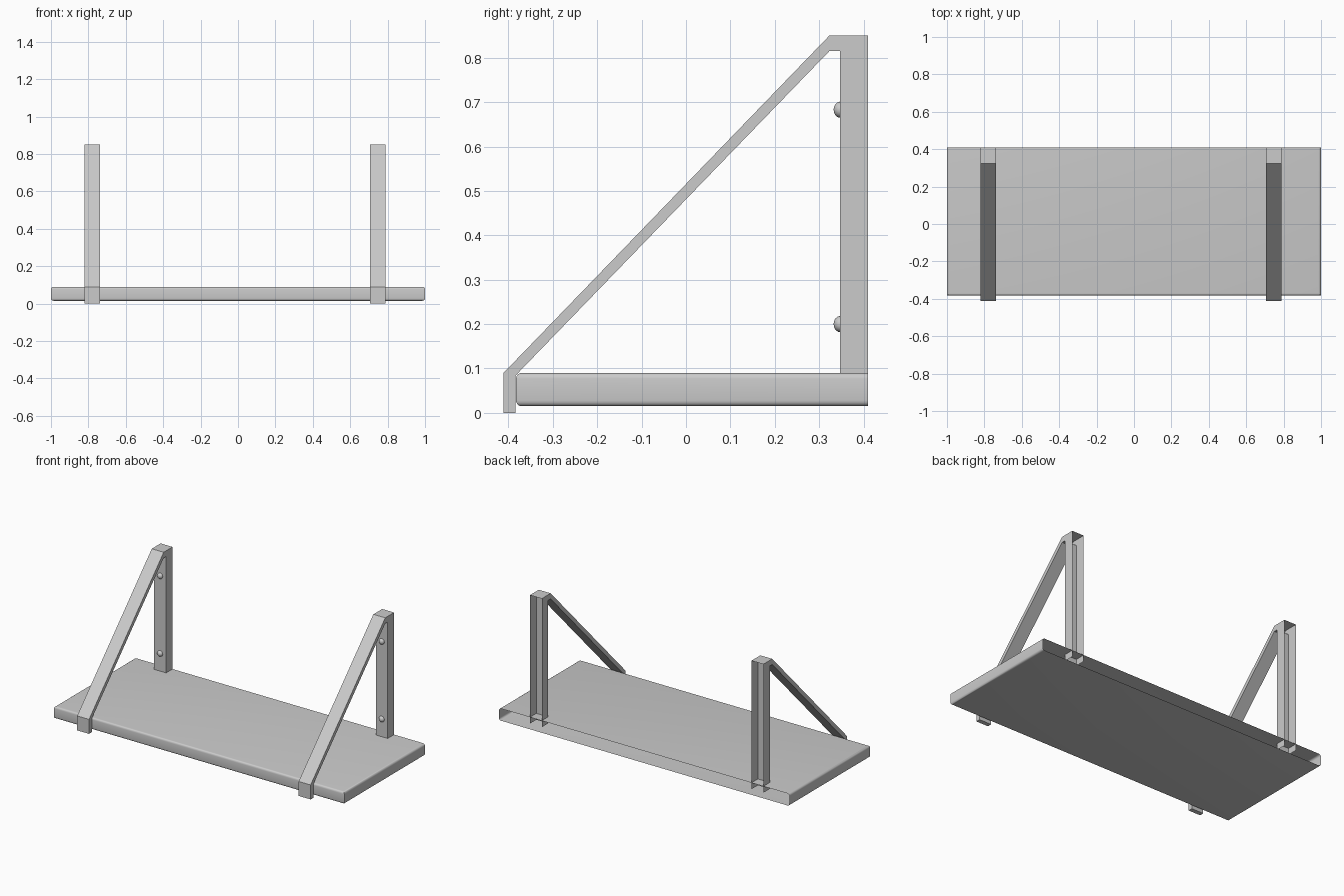
import bpy, bmesh, math
from mathutils import Matrix, Vector

if "Cube" in bpy.data.objects:
    bpy.data.objects.remove(bpy.data.objects["Cube"])

BACK = 0.41
WIDTH = 0.082


def add_object(name, bm, smooth=False):
    mesh = bpy.data.meshes.new(name)
    bm.to_mesh(mesh)
    bm.free()
    obj = bpy.data.objects.new(name, mesh)
    bpy.context.collection.objects.link(obj)
    if smooth:
        bpy.ops.object.select_all(action='DESELECT')
        obj.select_set(True)
        bpy.context.view_layer.objects.active = obj
        bpy.ops.object.shade_smooth_by_angle(angle=math.radians(35))
    return obj


def remove_back(bm):
    faces = [f for f in bm.faces if all(abs(v.co.y - BACK) < 1e-4 for v in f.verts)]
    bmesh.ops.delete(bm, geom=faces, context='FACES')


# Shelf board: open at the wall side, rounded long edges and ends
def make_shelf():
    y0, z0, z1 = -0.383, 0.015, 0.09
    bm = bmesh.new()
    bmesh.ops.create_cube(bm, size=1, matrix=(
        Matrix.Translation((0, (y0 + BACK) / 2, (z0 + z1) / 2))
        @ Matrix.Diagonal((2, BACK - y0, z1 - z0, 1))))
    remove_back(bm)
    edges = [e for e in bm.edges if not e.is_boundary
             and abs(e.verts[0].co.z - e.verts[1].co.z) < 1e-4]
    bmesh.ops.bevel(bm, geom=edges, offset=0.013, segments=4, profile=0.5, affect='EDGES')
    add_object("shelf_board", bm, True)


# Bracket: side profile (y, z) pulled across x, hollow and open at back and foot
def make_bracket(name, x):
    profile = [(BACK, 0.85), (0.323, 0.85), (-0.411, 0.09), (-0.411, 0.0),
               (-0.384, 0.0), (-0.384, 0.084), (0.323, 0.815), (0.347, 0.815),
               (0.347, 0.05), (BACK, 0.05)]
    bm = bmesh.new()
    face = bm.faces.new([bm.verts.new((x - WIDTH / 2, y, z)) for y, z in profile])
    ext = bmesh.ops.extrude_face_region(bm, geom=[face], use_keep_orig=True)
    moved = [g for g in ext["geom"] if isinstance(g, bmesh.types.BMVert)]
    bmesh.ops.translate(bm, verts=moved, vec=Vector((WIDTH, 0, 0)))
    bmesh.ops.recalc_face_normals(bm, faces=bm.faces)
    foot = [f for f in bm.faces if all(abs(v.co.z - 0.05) < 1e-4 for v in f.verts)]
    bmesh.ops.delete(bm, geom=foot, context='FACES')
    remove_back(bm)
    add_object(name, bm)


# Domed screw head on the front of the upright
def make_screw(name, x, z):
    bm = bmesh.new()
    bmesh.ops.create_uvsphere(bm, u_segments=20, v_segments=12, radius=0.018)
    low = [v for v in bm.verts if v.co.z < -1e-4]
    bmesh.ops.delete(bm, geom=low, context='VERTS')
    bmesh.ops.transform(bm, verts=bm.verts, matrix=(
        Matrix.Translation((x, 0.347, z))
        @ Matrix.Rotation(math.radians(90), 4, 'X')
        @ Matrix.Diagonal((1, 1, 0.8, 1))))
    add_object(name, bm, True)


make_shelf()
for side, x in (("left", -0.779), ("right", 0.747)):
    make_bracket(f"{side}_bracket", x)
    for level, z in (("lower", 0.2), ("upper", 0.683)):
        make_screw(f"{side}_{level}_screw", x, z)
